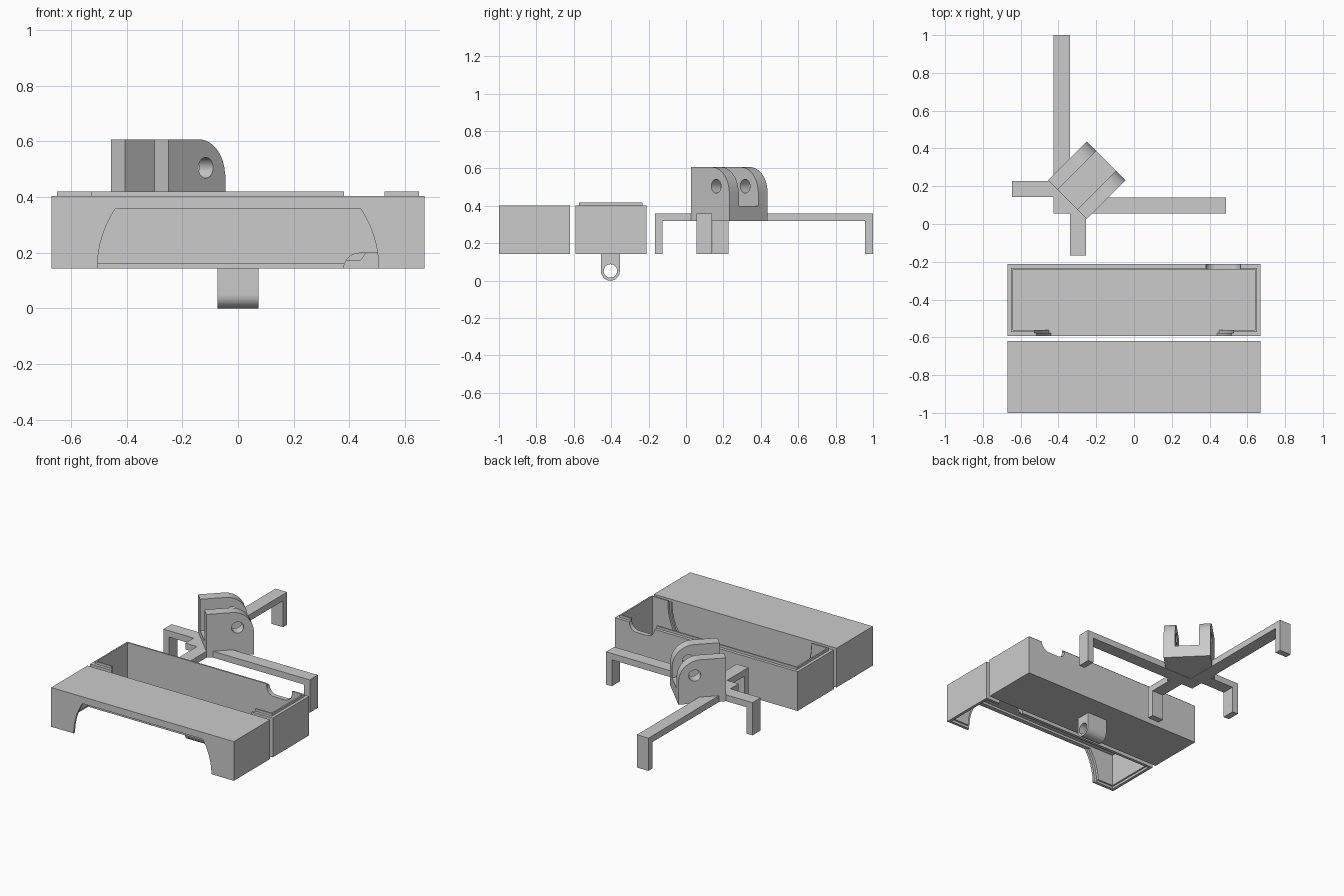
import bpy, bmesh
from math import sin, cos, asin, pi, sqrt
from mathutils import Matrix, Vector

if "Cube" in bpy.data.objects:
    bpy.data.objects.remove(bpy.data.objects["Cube"])


def prism(name, pts, origin, u, v, w, depth):
    """Extrude a 2D outline (u, v axes) along w."""
    u, v, w, o = Vector(u), Vector(v), Vector(w), Vector(origin)
    bm = bmesh.new()
    a = [bm.verts.new(o + u * p + v * q) for p, q in pts]
    b = [bm.verts.new(o + u * p + v * q + w * depth) for p, q in pts]
    bm.faces.new(a)
    bm.faces.new(b[::-1])
    for i in range(len(a)):
        j = (i + 1) % len(a)
        bm.faces.new((a[j], a[i], b[i], b[j]))
    bmesh.ops.recalc_face_normals(bm, faces=bm.faces)
    me = bpy.data.meshes.new(name)
    bm.to_mesh(me)
    bm.free()
    ob = bpy.data.objects.new(name, me)
    bpy.context.collection.objects.link(ob)
    return ob


def box(name, x0, x1, y0, y1, z0, z1):
    return prism(name, [(x0, y0), (x1, y0), (x1, y1), (x0, y1)],
                 (0, 0, z0), (1, 0, 0), (0, 1, 0), (0, 0, 1), z1 - z0)


def xz_prism(name, pts, y0, y1):
    return prism(name, pts, (0, y0, 0), (1, 0, 0), (0, 0, 1), (0, 1, 0), y1 - y0)


def boolean(ob, op, *others):
    for c in others:
        c.hide_render = True
        m = ob.modifiers.new("bool", 'BOOLEAN')
        m.operation, m.solver, m.object = op, 'EXACT', c
        bpy.context.view_layer.objects.active = ob
        bpy.ops.object.modifier_apply(modifier=m.name)
        bpy.data.objects.remove(c)


def arc(cx, cy, r, a0, a1, n=16):
    return [(cx + r * cos(a0 + (a1 - a0) * i / n),
             cy + r * sin(a0 + (a1 - a0) * i / n)) for i in range(n + 1)]


def smooth(ob):
    bpy.ops.object.select_all(action='DESELECT')
    ob.select_set(True)
    bpy.context.view_layer.objects.active = ob
    bpy.ops.object.shade_smooth_by_angle(angle=0.5)


def window(half, z_open, z_end, r=0.388):
    """Opening with bowed sides, overshooting its open edge."""
    h, s = abs(z_end - z_open), (1 if z_end > z_open else -1)
    top = asin(h / r)
    side = [(half, -0.05)] + [(half - r * (1 - cos(top * i / 10)), r * sin(top * i / 10))
                              for i in range(11)]
    pts = side + [(-x, z) for x, z in reversed(side)]
    return [(x, z_open + s * z) for x, z in pts]


def notch(z_open, s):
    """Cable notch with rounded corners."""
    pts = ([(0.565, -0.05)] + arc(0.51, 0, 0.055, 0, pi / 2, 8)
           + arc(0.435, 0, 0.055, pi / 2, pi, 8) + [(0.38, -0.05)])
    return [(x, z_open + s * z) for x, z in pts]


Z0, Z1, LIP, X = 0.143, 0.403, 0.016, 0.67

# lid, open downwards, with a recess for the tray lip
lid = box("lid", -X, X, -1.0, -0.62, Z0, Z1)
boolean(lid, 'DIFFERENCE',
        box("cavity", -0.64, 0.64, -0.97, -0.65, 0.05, 0.373),
        box("recess", -0.651, 0.651, -0.981, -0.639, 0.05, Z0 + LIP),
        xz_prism("opening", window(0.505, Z0, 0.358), -1.05, -0.9),
        xz_prism("opening_step", window(0.525, Z0, 0.358), -0.985, -0.9),
        xz_prism("notch", notch(Z0, 1), -0.7, -0.55))
smooth(lid)

# tray, open upwards, with a raised lip
tray = box("tray", -X, X, -0.592, -0.212, Z0, Z1)
boolean(tray, 'UNION', box("lip", -0.65, 0.65, -0.572, -0.232, 0.3, Z1 + LIP))
# hanging eyelet under the tray
eyelet = prism("eyelet", arc(-0.404, 0.05, 0.05, -pi, 0, 20) + [(-0.354, 0.16), (-0.454, 0.16)],
               (-0.073, 0, 0), (0, 1, 0), (0, 0, 1), (1, 0, 0), 0.146)
boolean(tray, 'UNION', eyelet)
boolean(tray, 'DIFFERENCE',
        box("cavity", -0.64, 0.64, -0.562, -0.242, 0.174, 0.5),
        xz_prism("opening", window(0.515, Z1, 0.174), -0.7, -0.5),
        xz_prism("opening_step", window(0.526, Z1, 0.174), -0.577, -0.5),
        xz_prism("notch", notch(Z1, -1), -0.3, -0.15),
        prism("eyelet_hole", arc(-0.404, 0.052, 0.036, 0, 2 * pi, 32)[:-1],
              (-0.2, 0, 0), (0, 1, 0), (0, 0, 1), (1, 0, 0), 0.4))
smooth(tray)

# hinge block turned 45 degrees: two rounded plates on a base
d = 1 / sqrt(2)
U, W, C = (d, d, 0), (d, -d, 0), Vector((-0.25, 0.232, 0))
H = 0.145
profile = [(-H, 0.32), (H, 0.32)] + arc(H - 0.135, 0.474, 0.133, 0, pi / 2, 14) + [(-H, 0.607)]
profile[2] = (H, 0.474)
hinge = prism("hinge_bracket", profile, C - Vector(W) * H, U, (0, 0, 1), W, 2 * H)
boolean(hinge, 'DIFFERENCE',
        prism("gap", [(-0.3, 0.4), (0.3, 0.4), (0.3, 0.8), (-0.3, 0.8)],
              C - Vector(W) * 0.074, U, (0, 0, 1), W, 0.148),
        prism("pin_hole", arc(0.045, 0.505, 0.037, 0, 2 * pi, 32)[:-1],
              C - Vector(W) * 0.3, U, (0, 0, 1), W, 0.6))

# four arms with legs folded down at the ends
A0, A1 = 0.318, 0.36
T = 0.042
for name, arm, leg in (
    ("back_arm", (-0.425, -0.34, 0.055, 1.0), (-0.425, -0.34, 1.0 - T, 1.0)),
    ("right_arm", (-0.425, 0.488, 0.055, 0.14), (0.488 - T, 0.488, 0.055, 0.14)),
    ("left_arm", (-0.647, -0.34, 0.142, 0.228), (-0.647, -0.647 + T, 0.142, 0.228)),
    ("front_arm", (-0.34, -0.254, -0.167, 0.14), (-0.34, -0.254, -0.167, -0.167 + T)),
):
    piece = box(name, *arm, A0, A1)
    boolean(piece, 'UNION', box("leg", *leg, Z0, A1))
    boolean(hinge, 'UNION', piece)
smooth(hinge)
